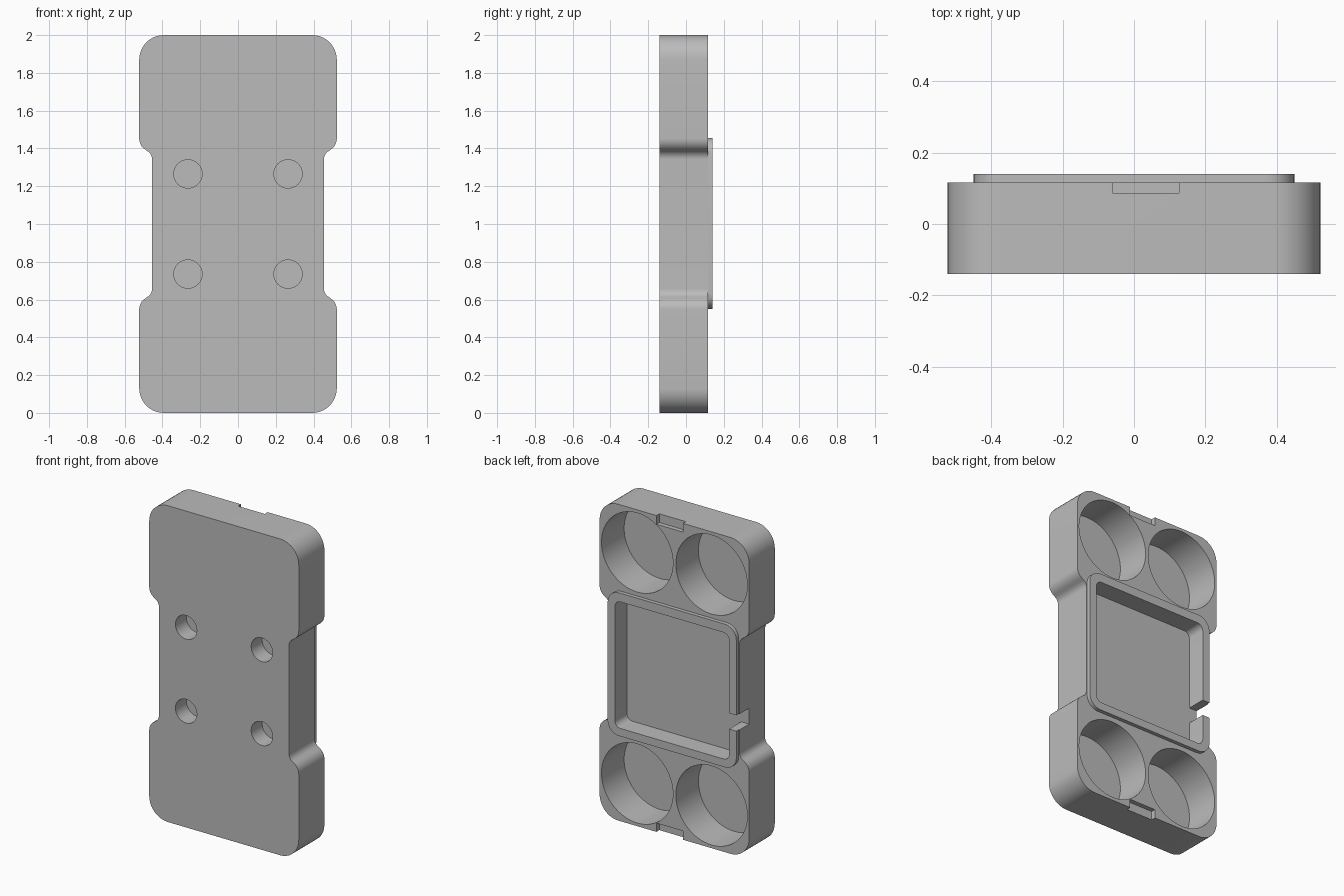
import bpy, bmesh, math
from mathutils import Vector

if "Cube" in bpy.data.objects:
    bpy.data.objects.remove(bpy.data.objects["Cube"], do_unlink=True)

grey = bpy.data.materials.new("plain_grey")
grey.use_nodes = True
grey.diffuse_color = (0.5, 0.5, 0.5, 1)
grey.node_tree.nodes["Principled BSDF"].inputs["Base Color"].default_value = (0.5, 0.5, 0.5, 1)


def fillet(corners, steps=10):
    """Round each (x, z, radius) corner of a closed outline."""
    out = []
    for i, (x, z, r) in enumerate(corners):
        p = Vector((x, z))
        a = (Vector(corners[i - 1][:2]) - p).normalized()
        b = (Vector(corners[(i + 1) % len(corners)][:2]) - p).normalized()
        if r == 0:
            out.append(p)
            continue
        half = a.angle(b) / 2
        centre = p + (a + b).normalized() * (r / math.sin(half))
        start = p + a * (r / math.tan(half)) - centre
        end = p + b * (r / math.tan(half)) - centre
        sweep = start.angle(end)
        for k in range(steps + 1):
            t = k / steps
            out.append(centre + (start * math.sin((1 - t) * sweep)
                                 + end * math.sin(t * sweep)) / math.sin(sweep))
    return out


def prism(name, outline, y0, y1):
    """Extrude an x-z outline from y0 to y1."""
    bm = bmesh.new()
    face = bm.faces.new([bm.verts.new((p[0], y0, p[1])) for p in outline])
    ext = bmesh.ops.extrude_face_region(bm, geom=[face])
    moved = [v for v in ext["geom"] if isinstance(v, bmesh.types.BMVert)]
    bmesh.ops.translate(bm, verts=moved, vec=(0, y1 - y0, 0))
    bmesh.ops.recalc_face_normals(bm, faces=bm.faces)
    mesh = bpy.data.meshes.new(name)
    bm.to_mesh(mesh)
    bm.free()
    mesh.materials.append(grey)
    obj = bpy.data.objects.new(name, mesh)
    bpy.context.collection.objects.link(obj)
    return obj


def rect(x0, x1, z0, z1, r=0):
    return fillet([(x0, z0, r), (x1, z0, r), (x1, z1, r), (x0, z1, r)])


def circle(x, z, r, n=64):
    return [(x + r * math.cos(k * math.tau / n), z + r * math.sin(k * math.tau / n))
            for k in range(n)]


def combine(target, tool, operation="DIFFERENCE"):
    mod = target.modifiers.new("combine", "BOOLEAN")
    mod.operation, mod.object, mod.solver = operation, tool, "EXACT"
    bpy.context.view_layer.objects.active = target
    bpy.ops.object.modifier_apply(modifier=mod.name)
    bpy.data.objects.remove(tool, do_unlink=True)


FRONT, BACK, LIP = -0.14, 0.116, 0.14
FLOOR = 0.02

# Waisted plate: one quarter outline mirrored to all four
quarter = [(0.455, 1.37, 0.05), (0.523, 1.415, 0.07), (0.523, 2.0, 0.13)]
right = [(x, 2 - z, r) for x, z, r in reversed(quarter)] + quarter
left = [(-x, z, r) for x, z, r in reversed(right)]
body = prism("case_body", fillet(right + left), FRONT, BACK)

# Raised square lip around the central tray
combine(body, prism("lip", rect(-0.45, 0.45, 0.55, 1.455, 0.08), 0.06, LIP), "UNION")

# Central tray and the cable gap in its side wall
combine(body, prism("tray", rect(-0.4, 0.4, 0.6, 1.4, 0.04), FLOOR, 0.3))
combine(body, prism("cable_gap", rect(-0.6, -0.38, 0.8, 0.9), FLOOR, 0.3))

# Round wells, blind front holes and end latch notches
for end in (-1, 1):
    for side in (-1, 1):
        combine(body, prism("well", circle(side * 0.26, 1 + end * 0.73, 0.25), -0.11, 0.3))
        combine(body, prism("front_hole", circle(side * 0.265, 1 + end * 0.265, 0.075, 40),
                            -0.3, -0.03))
    z0, z1 = sorted((1 + end * 0.945, 1 + end * 1.1))
    combine(body, prism("latch_notch", rect(-0.06, 0.126, z0, z1), 0.087, 0.3))

bpy.ops.object.select_all(action="DESELECT")
body.select_set(True)
bpy.context.view_layer.objects.active = body
bpy.ops.object.shade_smooth_by_angle(angle=math.radians(30))
